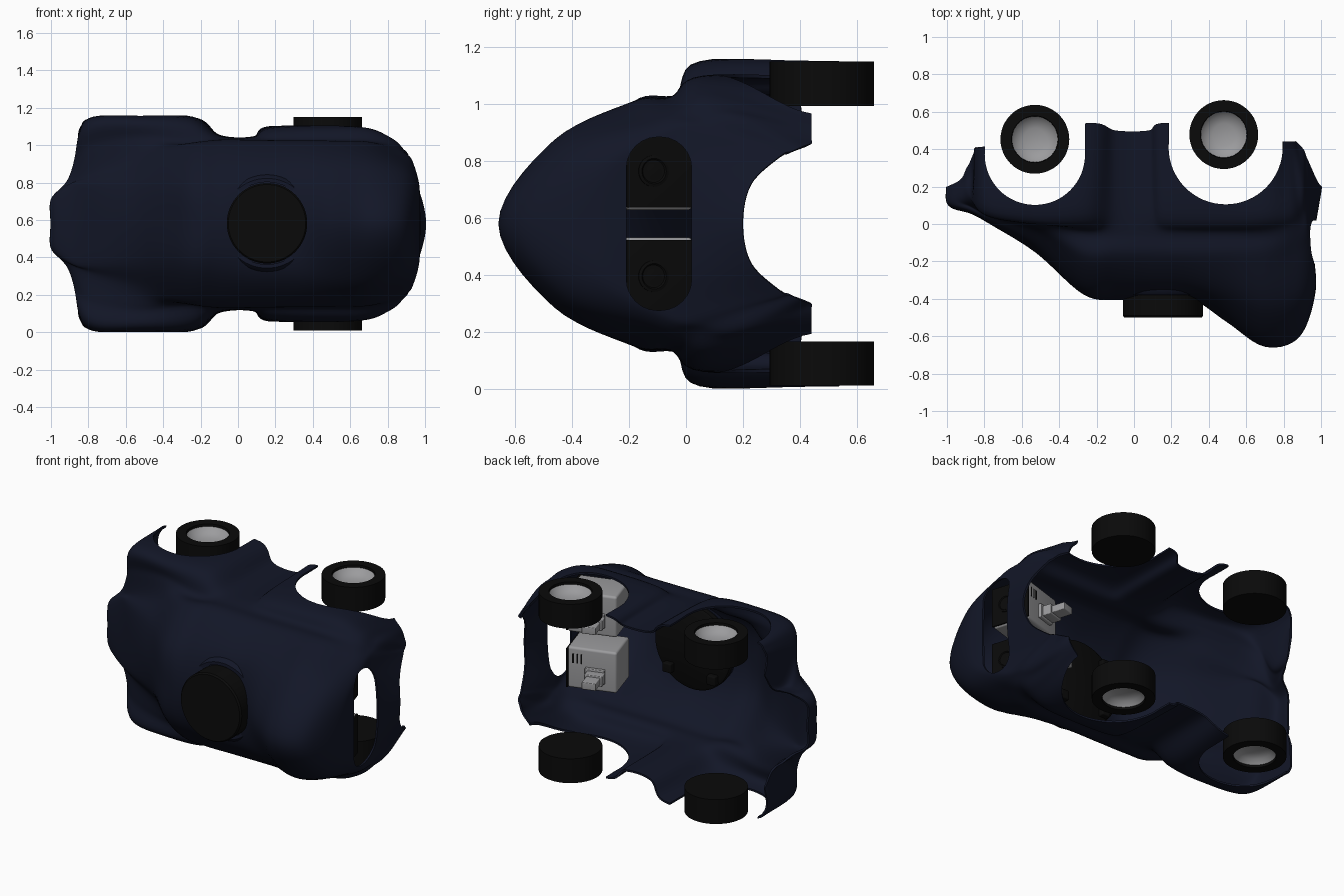
import bpy, bmesh
from math import pi, cos, sin, radians
from mathutils import Vector, Matrix

if "Cube" in bpy.data.objects:
    bpy.data.objects.remove(bpy.data.objects["Cube"])

MID = 0.58  # symmetry plane in z


def material(name, rgb):
    m = bpy.data.materials.new(name)
    m.diffuse_color = (*rgb, 1)
    m.use_nodes = True
    m.node_tree.nodes["Principled BSDF"].inputs["Base Color"].default_value = m.diffuse_color
    return m


NAVY = material("navy", (0.006, 0.008, 0.020))
BLACK = material("black", (0.003, 0.003, 0.003))
GREY = material("mid_grey", (0.33, 0.33, 0.34))


def finish(name, bm, mat=None, angle=35):
    me = bpy.data.meshes.new(name)
    bm.to_mesh(me)
    bm.free()
    ob = bpy.data.objects.new(name, me)
    bpy.context.collection.objects.link(ob)
    if mat:
        me.materials.append(mat)
    bpy.ops.object.select_all(action='DESELECT')
    bpy.context.view_layer.objects.active = ob
    ob.select_set(True)
    bpy.ops.object.shade_smooth_by_angle(angle=radians(angle))
    return ob


def lathe(name, profile, matrix, mat=None, seg=48):
    """Revolve (radius, height) points about local z."""
    bm = bmesh.new()
    vs = [bm.verts.new((r, 0, h)) for r, h in profile]
    es = [bm.edges.new(p) for p in zip(vs, vs[1:])]
    bmesh.ops.spin(bm, geom=vs + es, cent=(0, 0, 0), axis=(0, 0, 1), angle=2 * pi, steps=seg)
    bmesh.ops.remove_doubles(bm, verts=bm.verts, dist=1e-5)
    bmesh.ops.recalc_face_normals(bm, faces=bm.faces)
    bmesh.ops.transform(bm, matrix=matrix, verts=bm.verts)
    if matrix.determinant() < 0:
        bmesh.ops.reverse_faces(bm, faces=bm.faces)
    return finish(name, bm, mat)


def box(name, center, size, mat=None, bevel=0.0, matrix=Matrix(), axis=None):
    """Box; bevel all edges or only those parallel to axis."""
    bm = bmesh.new()
    bmesh.ops.create_cube(bm, size=1, matrix=Matrix.Translation(center) @ Matrix.Diagonal((*size, 1)))
    if bevel:
        es = [e for e in bm.edges if axis is None or
              abs((e.verts[0].co - e.verts[1].co).normalized()[axis]) > 0.9]
        bmesh.ops.bevel(bm, geom=es, offset=bevel, segments=6, profile=0.5, affect='EDGES')
    bmesh.ops.transform(bm, matrix=matrix, verts=bm.verts)
    return finish(name, bm, mat)


# Shell: lengthwise guide curves (x, y, half width), tail edge to nose edge
CENTRE = [(-.995, .2, 0), (-.985, .1, 0), (-.87, .06, 0), (-.76, 0, 0), (-.52, -.15, 0), (-.27, -.37, 0),
          (-.1, -.4, 0), (.1, -.385, 0), (.3, -.39, 0), (.5, -.52, 0), (.7, -.65, 0), (.88, -.6, 0),
          (.965, -.36, 0), (.955, -.1, 0), (1, .2, 0)]
SHOULDER = [(-.995, .2, .13), (-.985, .11, .13), (-.87, .07, .2), (-.76, .01, .2), (-.52, -.12, .2),
            (-.27, -.34, .22), (-.1, -.35, .24), (.1, -.345, .26), (.3, -.35, .26), (.5, -.39, .28),
            (.7, -.46, .29), (.88, -.42, .26), (.96, -.3, .21), (.95, -.1, .2), (.975, .23, .14)]
WAIST = [(-.92, .24, .19), (-.94, .14, .19), (-.87, .1, .23), (-.76, .05, .28), (-.52, -.03, .34),
         (-.27, -.17, .41), (-.1, -.18, .425), (.08, -.18, .425), (.25, -.18, .425), (.5, -.18, .425),
         (.7, -.18, .42), (.85, -.14, .37), (.92, -.08, .34), (.93, .02, .31), (.93, .33, .235)]
FENDER = [(-.86, .36, .26), (-.855, .25, .27), (-.85, .14, .46), (-.77, .07, .555), (-.52, .05, .565),
          (-.25, .06, .555), (-.1, .1, .465), (.08, .1, .46), (.18, .07, .505), (.5, .06, .515),
          (.7, .07, .505), (.82, .1, .45), (.87, .15, .4), (.9, .22, .36), (.9, .4, .265)]
EDGE = [(-.84, .41, .36), (-.85, .4, .46), (-.835, .41, .52), (-.78, .42, .56), (-.52, .5, .57),
        (-.22, .54, .56), (-.1, .5, .47), (.08, .5, .46), (.16, .54, .515), (.5, .5, .515),
        (.72, .45, .45), (.8, .44, .37), (.83, .44, .34), (.85, .44, .31), (.86, .44, .28)]
# crease below the waist, where the fenders start to flare
CREASE = []
for i, (w, f) in enumerate(zip(WAIST, FENDER)):
    mid = [(p + q) / 2 for p, q in zip(w, f)]
    CREASE.append((mid[0], w[1] + .13, w[2] + .017) if 5 <= i <= 10 else mid)


def spline(pts, n):
    """Catmull-Rom through pts, n steps per span."""
    p = [2 * pts[0] - pts[1]] + pts + [2 * pts[-1] - pts[-2]]
    out = []
    for a, b, c, d in zip(p, p[1:], p[2:], p[3:]):
        for i in range(n):
            t = i / n
            out.append(0.5 * (2 * b + (c - a) * t + (2 * a - 5 * b + 4 * c - d) * t * t
                              + (3 * b - a - 3 * c + d) * t ** 3))
    return out + [pts[-1]]


half = [EDGE, FENDER, CREASE, WAIST, SHOULDER]
rows = [[Vector((x, y, MID + w)) for x, y, w in g] for g in half + [CENTRE]]
rows += [[Vector((x, y, MID - w)) for x, y, w in g] for g in reversed(half)]
rows = [spline(r, 7) for r in rows]
sections = [spline(list(col), 7) for col in zip(*rows)]
bm = bmesh.new()
grid = [[bm.verts.new(p) for p in s] for s in sections]
for a, b in zip(grid, grid[1:]):
    for j in range(len(a) - 1):
        bm.faces.new((a[j], b[j], b[j + 1], a[j + 1]))
for v in bm.verts:  # keep the fender sides flat
    v.co.z = min(max(v.co.z, MID - .573), MID + .573)
bm.normal_update()
if sum(f.normal.y * f.calc_area() for f in bm.faces) > 0:
    bmesh.ops.reverse_faces(bm, faces=bm.faces)
shell = finish("body_shell", bm, NAVY, 50)
mod = shell.modifiers.new("thickness", 'SOLIDIFY')
mod.thickness = 0.012
mod.offset = 0

# Cutters: wheel arches and the front window
cutters = []
for name, x, y, r in (("rear_arch_cutter", -.53, .37, .268), ("front_arch_cutter", .49, .41, .305)):
    cutters.append(lathe(name, [(0, -.5), (r, -.5), (r, 2), (0, 2)],
                         Matrix.Translation((x, y, 0)), seg=64))
    cutters.append(box(name, (x, y + .25, .6), (2 * r - .002, .5, 2)))
cutters.append(box("window_cutter", (1.0, -.095, MID), (.36, .23, .61), bevel=.11, axis=0))
for c in cutters:
    c.hide_render = True
    m = shell.modifiers.new(c.name, 'BOOLEAN')
    m.operation, m.solver, m.object = 'DIFFERENCE', 'EXACT', c
bpy.ops.object.select_all(action='DESELECT')
bpy.context.view_layer.objects.active = shell
shell.select_set(True)
for m in list(shell.modifiers):
    bpy.ops.object.modifier_apply(modifier=m.name)
bpy.ops.object.shade_smooth_by_angle(angle=radians(45))
for c in cutters:
    bpy.data.objects.remove(c)

# Roof sensor: drum, collar and mounting plate (axis along -y)
up = Matrix.Translation((.155, 0, .583)) @ Matrix.Rotation(pi / 2, 4, 'X')
lathe("sensor_drum", [(0, .30), (.215, .30), (.215, .49), (.207, .5), (0, .5)], up, BLACK, 64)
lathe("sensor_collar", [(.22, .33), (.265, .325), (.258, .36), (.24, .38), (.22, .38), (.22, .33)],
      up, NAVY, 64)
lathe("sensor_plate", [(0, .28), (.25, .28), (.265, .29), (.265, .32), (0, .32)], up, BLACK, 64)
for i in range(4):
    a = pi / 4 + i * pi / 2
    box("plate_bracket", (.155 + .22 * cos(a), -.27, .583 + .22 * sin(a)), (.06, .05, .06), BLACK, .008)

# Wheels: closed inside, grey dish outside
for side in (1, -1):
    for label, x, y in (("rear", -.53, .453), ("front", .48, .478)):
        m = Matrix.Translation((x, y, MID + side * .415)) @ Matrix.Diagonal((1, 1, side, 1))
        lathe(label + "_tyre", [(0, 0), (.184, 0), (.184, .155), (.125, .155),
                                (.122, .1), (0, .07)], m, BLACK)
        lathe(label + "_hub_dish", [(.123, .14), (.1, .112), (.06, .098), (0, .092)], m, GREY)

# Camera modules, tilted toward the road
tilt = Matrix.Translation((.74, -.125, 0)) @ Matrix.Rotation(radians(17), 4, 'Z')
for side in (1, -1):
    z = MID + side * .178
    box("camera_body", (-.03, 0, z), (.30, .24, .26), GREY, .015, tilt)
    box("camera_face", (.121, 0, z + side * .004), (.012, .25, .25), BLACK, .004, tilt)
    eye = tilt @ Matrix.Translation((.12, -.028, MID + side * .185)) @ Matrix.Rotation(pi / 2, 4, 'Y')
    lathe("camera_lens", [(.055, 0), (.055, .012), (.045, .015), (.04, .009), (.02, .009), (0, .014)],
          eye, BLACK, 32)
    box("camera_socket", (-.05, .125, z - .03), (.12, .03, .09), GREY, .005, tilt)
    box("camera_plug", (-.06, .2, z - .03), (.085, .16, .045), GREY, .005, tilt)
    box("camera_plug_collar", (-.06, .165, z - .03), (.11, .06, .065), GREY, .005, tilt)
    for k in range(3):
        box("camera_vent", (.085 - k * .025, .12, z + .06), (.01, .004, .06), BLACK, 0, tilt)
